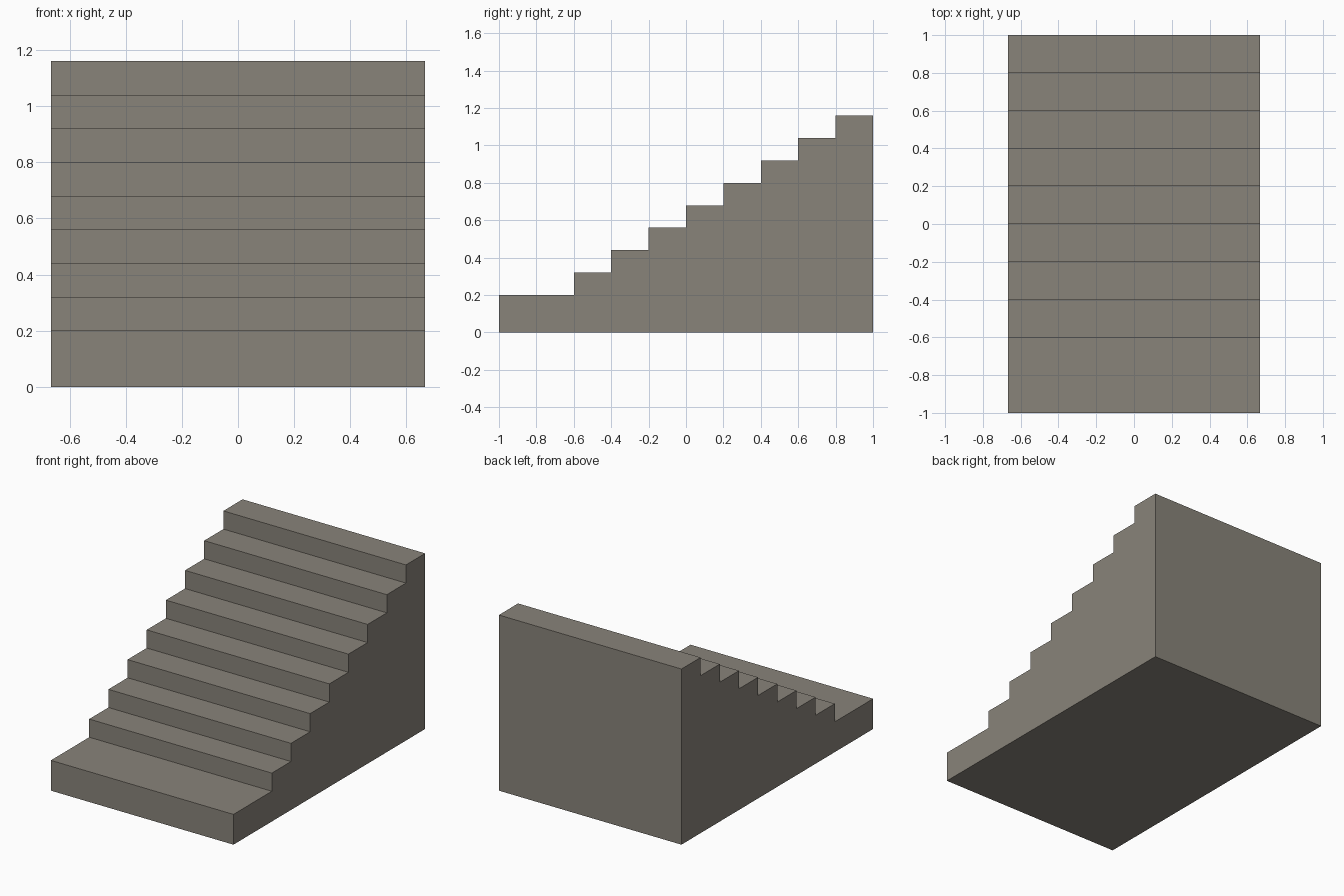
import bpy
import bmesh

cube = bpy.data.objects.get("Cube")
if cube:
    bpy.data.objects.remove(cube, do_unlink=True)

HALF_WIDTH = 0.667
RUN, RISE, STEPS = 0.2, 0.12, 8
BASE_HEIGHT = 0.2

# Stone colour
stone = bpy.data.materials.new("warm grey stone")
stone.use_nodes = True
colour = (0.25, 0.23, 0.195, 1)
stone.diffuse_color = colour
shader = next(n for n in stone.node_tree.nodes if n.type == "BSDF_PRINCIPLED")
shader.inputs["Base Color"].default_value = colour
shader.inputs["Roughness"].default_value = 0.9

# Side profile: a deep bottom landing, then equal steps up to the back wall
profile = [(1, 0), (-1, 0), (-1, BASE_HEIGHT)]
for i in range(STEPS):
    y = -0.6 + i * RUN
    z = BASE_HEIGHT + i * RISE
    profile += [(y, z), (y, z + RISE)]
profile.append((1, BASE_HEIGHT + STEPS * RISE))

# Solid staircase: the profile extruded across the width
bm = bmesh.new()
side = bm.faces.new([bm.verts.new((-HALF_WIDTH, y, z)) for y, z in profile])
result = bmesh.ops.extrude_face_region(bm, geom=[side])
moved = [v for v in result["geom"] if isinstance(v, bmesh.types.BMVert)]
bmesh.ops.translate(bm, verts=moved, vec=(2 * HALF_WIDTH, 0, 0))
bmesh.ops.recalc_face_normals(bm, faces=bm.faces)

mesh = bpy.data.meshes.new("staircase")
bm.to_mesh(mesh)
bm.free()
mesh.materials.append(stone)
staircase = bpy.data.objects.new("staircase", mesh)
bpy.context.collection.objects.link(staircase)
